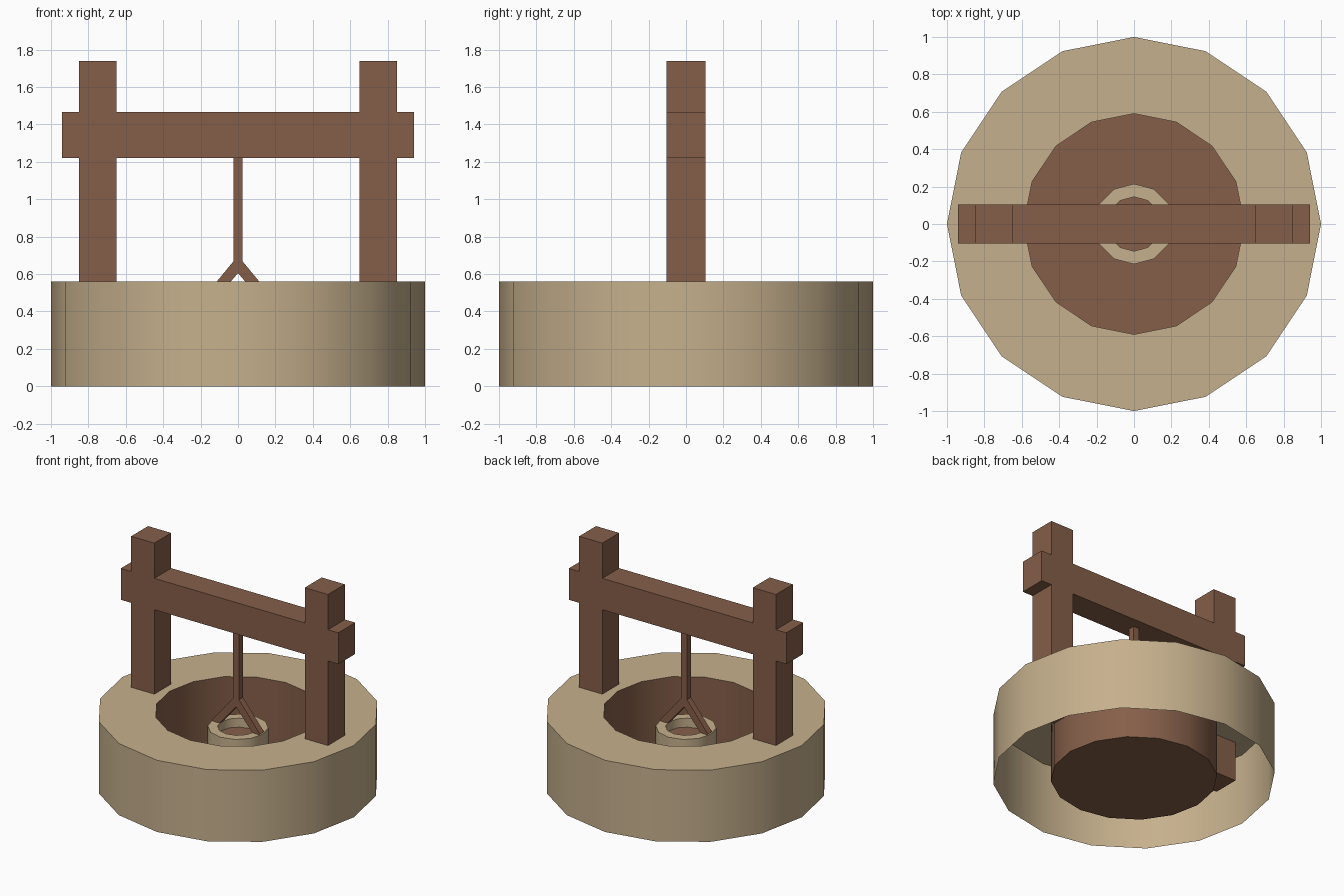
import bpy, bmesh, math

if "Cube" in bpy.data.objects:
    bpy.data.objects.remove(bpy.data.objects["Cube"])


def material(name, rgb):
    m = bpy.data.materials.new(name)
    m.diffuse_color = (*rgb, 1)
    m.use_nodes = True
    m.node_tree.nodes["Principled BSDF"].inputs["Base Color"].default_value = m.diffuse_color
    return m


STONE = material("pale_stone", (0.565, 0.435, 0.266))
WOOD = material("brown_wood", (0.235, 0.114, 0.067))


def finish(name, bm, mat):
    me = bpy.data.meshes.new(name)
    bm.to_mesh(me)
    bm.free()
    me.materials.append(mat)
    ob = bpy.data.objects.new(name, me)
    bpy.context.collection.objects.link(ob)
    return ob


def lathe(name, profile, sides, mat, cap_start=False, cap_end=False):
    """Turn (radius, z) points around z; rising outer points face outward."""
    bm = bmesh.new()
    rings = []
    for r, z in profile:
        angles = [2 * math.pi * i / sides for i in range(sides)]
        rings.append([bm.verts.new((r * math.cos(a), r * math.sin(a), z)) for a in angles])
    for a, b in zip(rings, rings[1:]):
        for i in range(sides):
            j = (i + 1) % sides
            bm.faces.new((a[i], a[j], b[j], b[i]))
    if cap_start:
        bm.faces.new(rings[0][::-1])
    if cap_end:
        bm.faces.new(rings[-1])
    ob = finish(name, bm, mat)
    bpy.ops.object.select_all(action='DESELECT')
    ob.select_set(True)
    bpy.context.view_layer.objects.active = ob
    bpy.ops.object.shade_smooth_by_angle(angle=math.radians(40))
    return ob


def mirrored_plate(name, half, depth, mat):
    """Mirror a right-half (x, z) outline in x and extrude it along y."""
    outline = half + [(-x, z) for x, z in reversed(half) if x > 0]
    bm = bmesh.new()
    face = bm.faces.new([bm.verts.new((x, -depth, z)) for x, z in outline])
    ext = bmesh.ops.extrude_face_region(bm, geom=[face], use_keep_orig=True)
    verts = [v for v in ext["geom"] if isinstance(v, bmesh.types.BMVert)]
    bmesh.ops.translate(bm, verts=verts, vec=(0, 2 * depth, 0))
    bmesh.ops.recalc_face_normals(bm, faces=bm.faces[:])
    return finish(name, bm, mat)


# Round stone wall, open underneath
lathe("well_wall", [(1, 0), (1, 0.56), (0.59, 0.56)], 16, STONE)

# Wooden shaft lining with floor
lathe("well_shaft", [(0.59, 0.56), (0.59, 0)], 16, WOOD, cap_end=True)

# Two posts and crossbeam as one outline
mirrored_plate("post_frame", [
    (0.65, 1.465), (0.65, 1.74), (0.85, 1.74), (0.85, 1.465),
    (0.94, 1.465), (0.94, 1.22), (0.85, 1.22), (0.85, 0.25),
    (0.65, 0.25), (0.65, 1.22)], 0.104, WOOD)

# Rope that forks down to the bucket rim
mirrored_plate("forked_rope", [
    (0.025, 1.22), (0.025, 0.667), (0.207, 0.447), (0.165, 0.412), (0, 0.605)],
    0.025, WOOD)

# Bucket with a brown fill
lathe("bucket", [(0.215, 0.17), (0.215, 0.44), (0.145, 0.44), (0.145, 0.37)],
      12, STONE, cap_start=True)
lathe("bucket_fill", [(0.145, 0.37)], 12, WOOD, cap_end=True)
